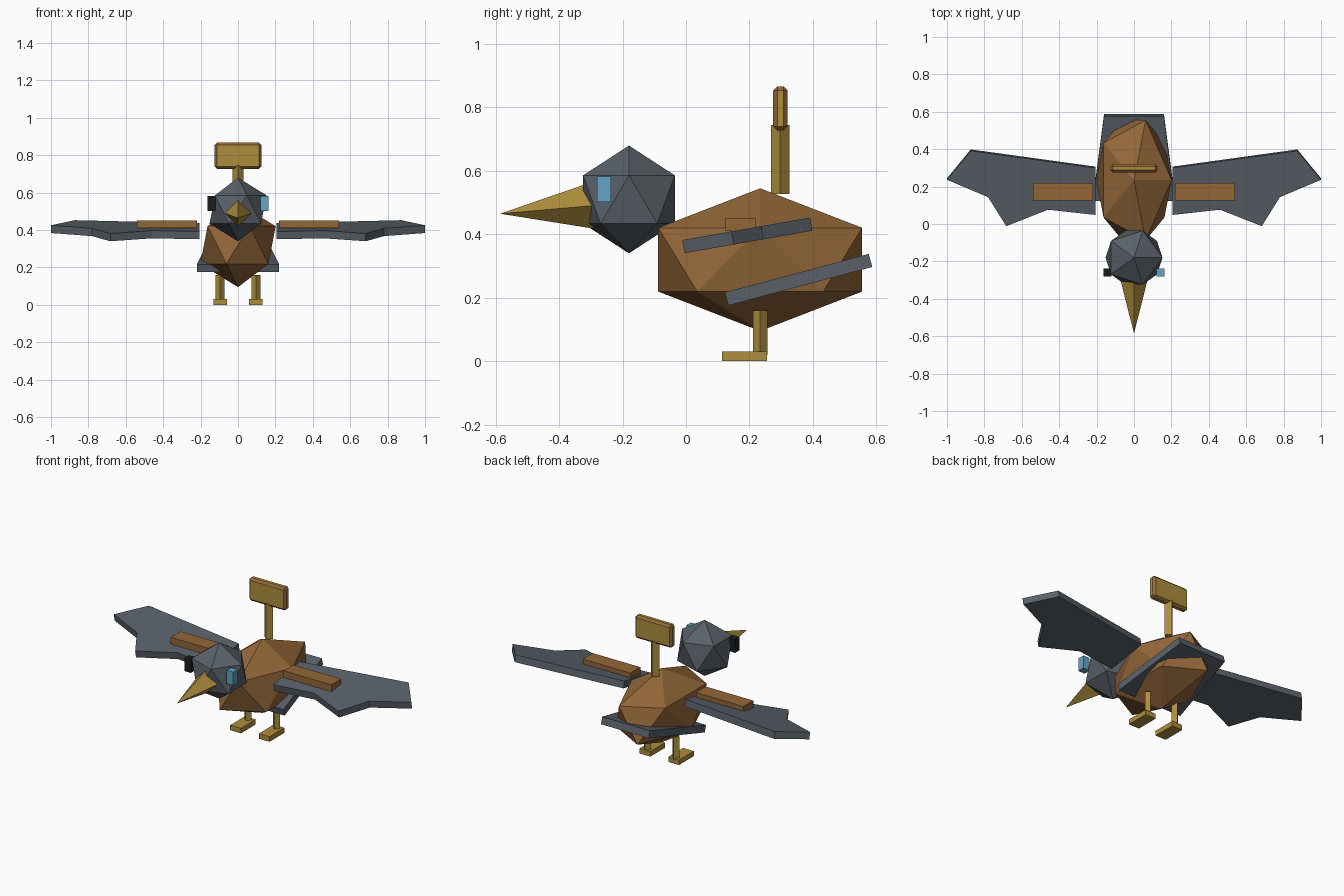
import bpy, bmesh
from math import radians, cos

if "Cube" in bpy.data.objects:
    bpy.data.objects.remove(bpy.data.objects["Cube"])


def material(name, rgb):
    m = bpy.data.materials.new(name)
    m.diffuse_color = (*rgb, 1)
    m.use_nodes = True
    m.node_tree.nodes["Principled BSDF"].inputs["Base Color"].default_value = m.diffuse_color
    return m


BROWN = material("brown", (0.29, 0.135, 0.04))
GOLD = material("gold", (0.42, 0.27, 0.048))
SLATE = material("slate", (0.10, 0.118, 0.14))
BLUE = material("blue", (0.13, 0.37, 0.55))
BLACK = material("black", (0.012, 0.012, 0.012))


def finish(name, mat):
    ob = bpy.context.object
    ob.name = name
    ob.data.materials.append(mat)
    return ob


def ico(name, loc, scale, mat):
    bpy.ops.mesh.primitive_ico_sphere_add(subdivisions=1, radius=1, location=loc)
    bpy.context.object.scale = scale
    return finish(name, mat)


def box(name, lo, hi, mat):
    mid = [(a + b) / 2 for a, b in zip(lo, hi)]
    bpy.ops.mesh.primitive_cube_add(size=1, location=mid)
    bpy.context.object.scale = [b - a for a, b in zip(lo, hi)]
    bpy.ops.object.transform_apply(location=False, rotation=False, scale=True)
    return finish(name, mat)


def rod(name, x, y, z0, z1, r, mat):
    bpy.ops.mesh.primitive_cylinder_add(vertices=4, radius=r, depth=z1 - z0,
                                        location=(x, y, (z0 + z1) / 2))
    return finish(name, mat)


def plate(name, outline, thick, loc, tilt, mat):
    """Flat outline extruded to a plate, then tilted about x."""
    bm = bmesh.new()
    face = bm.faces.new([bm.verts.new((x, y, -thick / 2)) for x, y in outline])
    ext = bmesh.ops.extrude_face_region(bm, geom=[face])
    new = [v for v in ext["geom"] if isinstance(v, bmesh.types.BMVert)]
    bmesh.ops.translate(bm, verts=new, vec=(0, 0, thick))
    bmesh.ops.recalc_face_normals(bm, faces=bm.faces)
    me = bpy.data.meshes.new(name)
    bm.to_mesh(me)
    bm.free()
    ob = bpy.data.objects.new(name, me)
    bpy.context.collection.objects.link(ob)
    ob.location = loc
    ob.rotation_euler.x = radians(tilt)
    me.materials.append(mat)
    return ob


# Faceted body and head
ico("body", (0, 0.234, 0.32), (0.225, 0.378, 0.225), BROWN)
ico("head", (0, -0.18, 0.51), (0.17, 0.17, 0.17), SLATE)

# Four-sided beak, drooping slightly
bpy.ops.mesh.primitive_cone_add(vertices=4, radius1=0.075, radius2=0, depth=0.3,
                                location=(0, -0.437, 0.478),
                                rotation=(radians(95), 0, 0))
finish("beak", GOLD)

# Tail plate
plate("tail", [(-0.22, 0), (0.22, 0), (0.16, 0.47), (-0.16, 0.47)],
      0.043, (0, 0.128, 0.196), 15, SLATE)

WING = [(0.205, 0.303), (0.873, 0.395), (1.0, 0.24), (0.78, 0.147),
        (0.683, -0.008), (0.46, 0.08), (0.205, 0.052)]

# Paired parts
for s, side, eye in ((1, "right", BLUE), (-1, "left", BLACK)):
    def pair(part, x0, x1, y, z, mat):
        a, b = sorted((s * x0, s * x1))
        box(f"{side}_{part}", (a, y[0], z[0]), (b, y[1], z[1]), mat)

    plate(f"{side}_wing", [(s * x, y / cos(radians(10))) for x, y in WING],
          0.042, (0, 0, 0.3625), 10, SLATE)
    pair("wing_panel", 0.22, 0.54, (0.125, 0.22), (0.41, 0.451), BROWN)
    pair("eye", 0.12, 0.164, (-0.281, -0.237), (0.502, 0.582), eye)
    pair("foot", 0.06, 0.132, (0.114, 0.256), (0, 0.031), GOLD)
    rod(f"{side}_leg", s * 0.096, 0.234, 0.02, 0.16, 0.023, GOLD)

# Wind-up key: shaft and handle with dark chamfered edges
rod("key_shaft", 0, 0.297, 0.527, 0.745, 0.029, GOLD)
handle = box("key_handle", (-0.125, 0.275, 0.727), (0.125, 0.32, 0.867), GOLD)
handle.data.materials.append(BROWN)
bev = handle.modifiers.new("chamfer", "BEVEL")
bev.width = 0.013
bev.segments = 1
bev.material = 1
